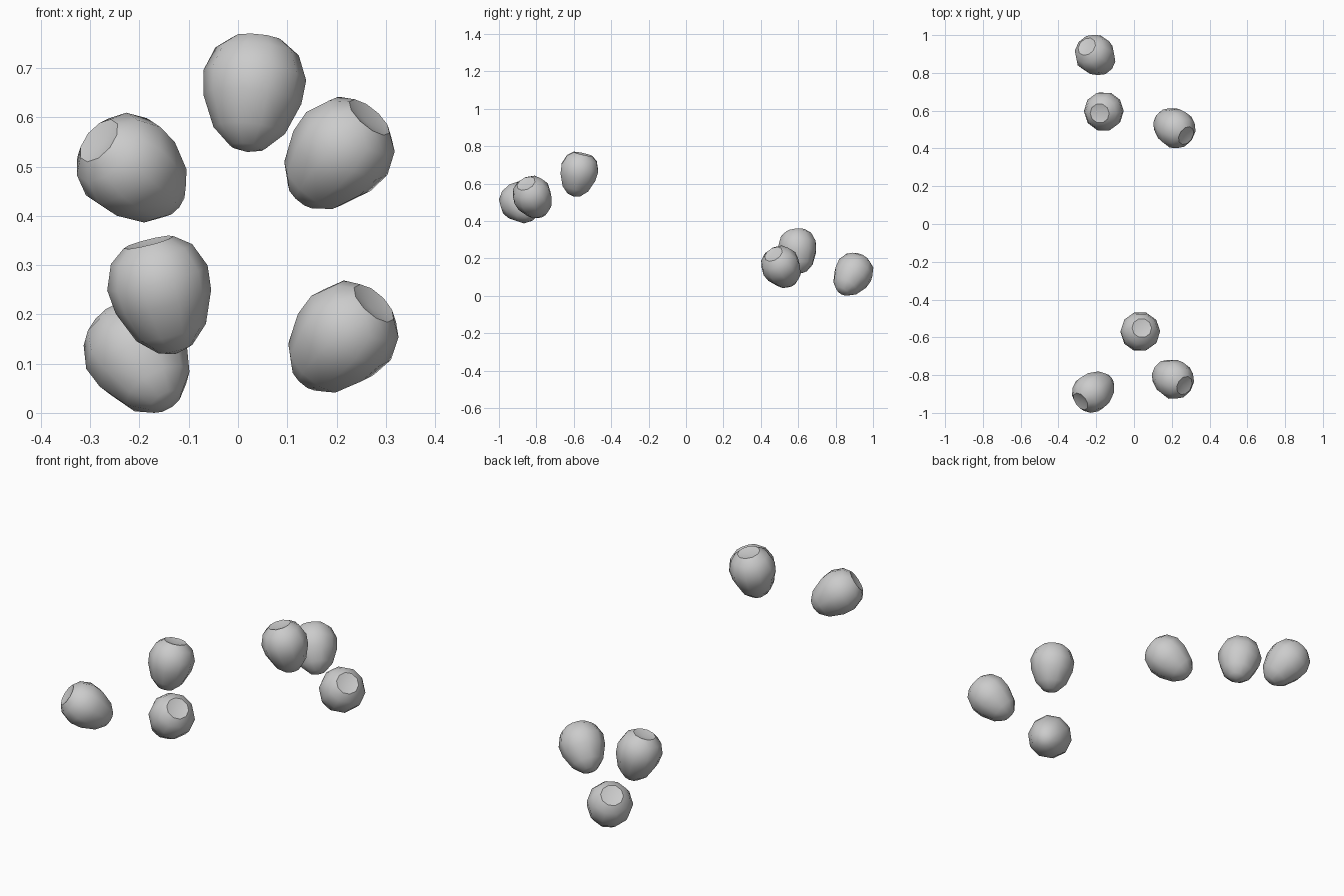
import bpy
import bmesh
from math import cos, sin, pi, radians
from mathutils import Vector

cube = bpy.data.objects.get("Cube")
if cube:
    bpy.data.objects.remove(cube, do_unlink=True)

SIDES = 10
# Half outline of one pod (radius, height): dished cap, round shoulder, tapered tip
PROFILE = [(0.052, 0.0), (0.085, -0.025), (0.105, -0.075), (0.1, -0.125),
           (0.073, -0.19), (0.036, -0.225)]
DISH = -0.012
TIP = -0.235

grey = bpy.data.materials.new("plain grey")
grey.use_nodes = True
COLOUR = (0.6, 0.6, 0.6, 1)
grey.diffuse_color = COLOUR
grey.node_tree.nodes["Principled BSDF"].inputs["Base Color"].default_value = COLOUR


def make_pod(name, centre, cap_direction):
    """Lathe a pod, turn its cap to a direction and place its bounds at a centre."""
    bm = bmesh.new()
    rings = [[bm.verts.new((r * cos(2 * pi * i / SIDES), r * sin(2 * pi * i / SIDES), z))
              for i in range(SIDES)] for r, z in PROFILE]
    top = bm.verts.new((0, 0, DISH))
    tip = bm.verts.new((0, 0, TIP))
    for i in range(SIDES):
        j = (i + 1) % SIDES
        bm.faces.new((top, rings[0][i], rings[0][j]))
        bm.faces.new((tip, rings[-1][j], rings[-1][i]))
        for a, b in zip(rings, rings[1:]):
            bm.faces.new((a[i], b[i], b[j], a[j]))
    bmesh.ops.recalc_face_normals(bm, faces=bm.faces)

    # Tilt, then centre the bounding box
    turn = Vector((0, 0, 1)).rotation_difference(Vector(cap_direction).normalized())
    for v in bm.verts:
        v.co = turn @ v.co
    middle = Vector([(min(v.co[k] for v in bm.verts) + max(v.co[k] for v in bm.verts)) / 2
                     for k in range(3)])
    bmesh.ops.translate(bm, verts=bm.verts, vec=Vector(centre) - middle)

    mesh = bpy.data.meshes.new(name)
    bm.to_mesh(mesh)
    bm.free()
    mesh.materials.append(grey)
    pod = bpy.data.objects.new(name, mesh)
    bpy.context.collection.objects.link(pod)
    bpy.ops.object.select_all(action='DESELECT')
    pod.select_set(True)
    bpy.context.view_layer.objects.active = pod
    bpy.ops.object.shade_smooth_by_angle(angle=radians(50))


# Front cluster, tips meeting below the middle
make_pod("front_upper_pod", (0.034, -0.57, 0.65), (0.1, 0.22, 1))
make_pod("front_left_pod", (0.206, -0.822, 0.528), (0.6, -0.35, 0.7))
make_pod("front_right_pod", (-0.216, -0.89, 0.498), (-0.65, -0.5, 0.55))

# Back cluster
make_pod("back_upper_pod", (-0.16, 0.595, 0.24), (-0.25, -0.12, 1))
make_pod("back_left_pod", (0.214, 0.507, 0.155), (0.6, -0.4, 0.65))
make_pod("back_right_pod", (-0.206, 0.895, 0.115), (-0.45, 0.45, 0.75))
